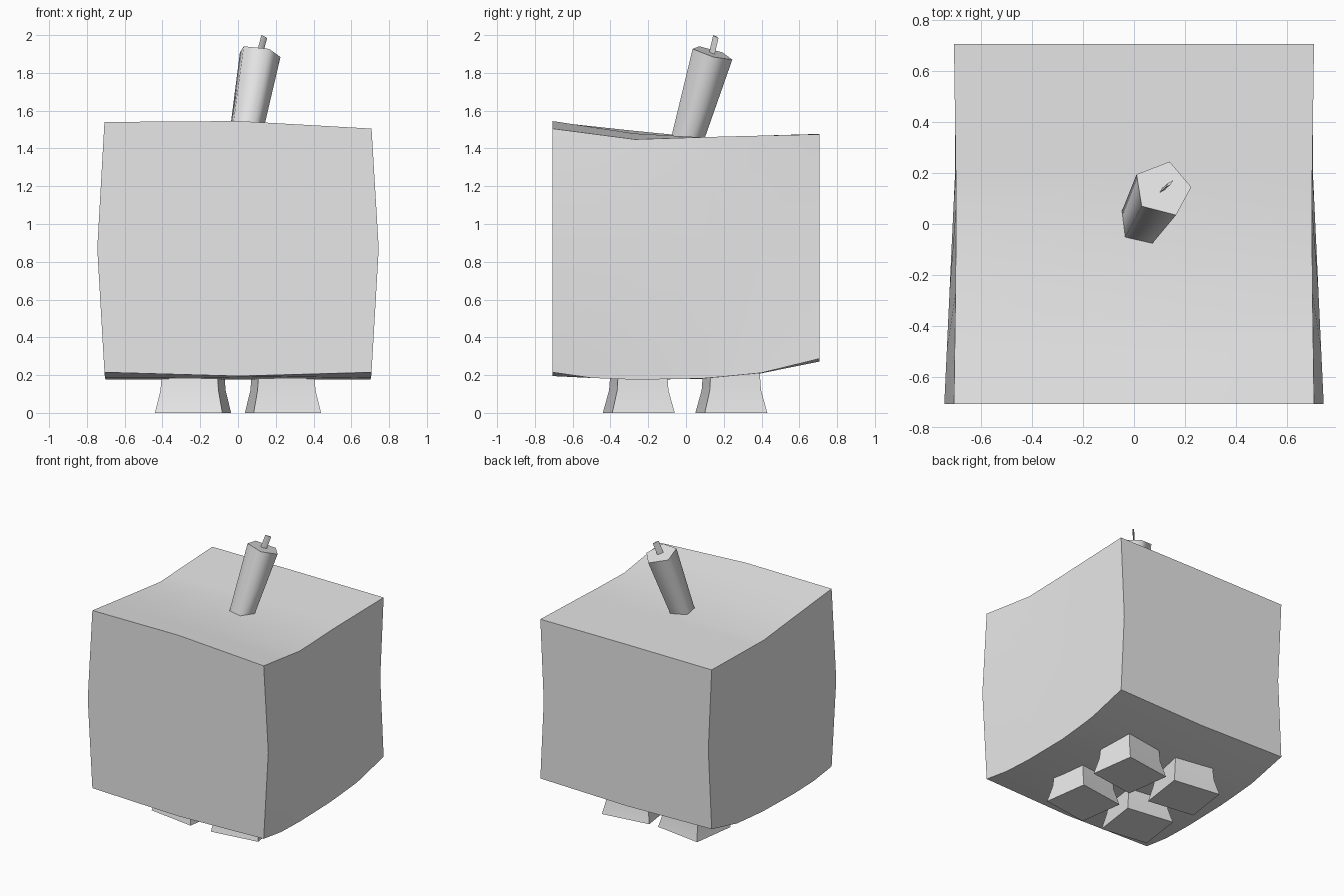
import bpy
import bmesh
import math
from mathutils import Vector, Matrix

cube = bpy.data.objects.get("Cube")
if cube:
    bpy.data.objects.remove(cube, do_unlink=True)

grey = bpy.data.materials.new("plain_grey")
grey.use_nodes = True
colour = (0.8, 0.8, 0.8, 1)
grey.diffuse_color = colour
grey.node_tree.nodes["Principled BSDF"].inputs["Base Color"].default_value = colour


def finish(name, bm, angle):
    bmesh.ops.recalc_face_normals(bm, faces=bm.faces)
    mesh = bpy.data.meshes.new(name)
    bm.to_mesh(mesh)
    bm.free()
    mesh.materials.append(grey)
    ob = bpy.data.objects.new(name, mesh)
    bpy.context.collection.objects.link(ob)
    bpy.ops.object.select_all(action='DESELECT')
    ob.select_set(True)
    bpy.context.view_layer.objects.active = ob
    bpy.ops.object.shade_smooth_by_angle(angle=math.radians(angle))
    return ob


def loft(name, rings, angle):
    """Skin a list of point rings and cap both ends."""
    bm = bmesh.new()
    loops = [[bm.verts.new(p) for p in ring] for ring in rings]
    n = len(loops[0])
    for a, b in zip(loops, loops[1:]):
        for i in range(n):
            j = (i + 1) % n
            bm.faces.new((a[i], a[j], b[j], b[i]))
    bm.faces.new(loops[0])
    bm.faces.new(loops[-1])
    return finish(name, bm, angle)


def lerp(points, t):
    for (a, va), (b, vb) in zip(points, points[1:]):
        if t <= b:
            return va + (vb - va) * (t - a) / (b - a)
    return points[-1][1]


# Body: a block whose top and bottom follow a profile along each column
H = 0.707
TOP = {-1: [(-H, 1.54), (0.08, 1.455), (H, 1.475)],
       0: [(-H, 1.545), (-0.1, 1.453), (H, 1.477)],
       1: [(-H, 1.505), (-0.27, 1.448), (0.2, 1.463), (H, 1.475)]}
BASE_SIDE = [(-H, 0.215), (-0.5, 0.185), (-0.27, 0.176), (0.1, 0.182), (0.4, 0.212), (H, 0.287)]
BASE_MID = [(-H, 0.195), (-0.27, 0.178), (0.1, 0.18), (0.4, 0.21), (H, 0.272)]
ROWS = [-H, -0.5, -0.27, 0.08, 0.2, 0.4, H]

bm = bmesh.new()
grid = {}
for iy, y in enumerate(ROWS):
    for ix in (-1, 0, 1):
        low = lerp(BASE_MID if ix == 0 else BASE_SIDE, y)
        high = lerp(TOP[ix], y)
        edge = H - 0.01 * (1 - abs(y) / H)
        belly = 0.712 - 0.033 * y / H
        for iz, (x, z) in enumerate(((edge, low), (belly, 0.87), (edge, high))):
            grid[ix, iy, iz] = bm.verts.new((ix * x, y, z))


def quad(*keys):
    bm.faces.new([grid[k] for k in keys])


last = len(ROWS) - 1
for iy in range(last):
    for iz in (0, 1):
        for ix in (-1, 1):
            quad((ix, iy, iz), (ix, iy + 1, iz), (ix, iy + 1, iz + 1), (ix, iy, iz + 1))
    for ix in (-1, 0):
        for iz in (0, 2):
            quad((ix, iy, iz), (ix + 1, iy, iz), (ix + 1, iy + 1, iz), (ix, iy + 1, iz))
for iy in (0, last):
    for ix in (-1, 0):
        for iz in (0, 1):
            quad((ix, iy, iz), (ix + 1, iy, iz), (ix + 1, iy, iz + 1), (ix, iy, iz + 1))
finish("body", bm, 35)

# Stem: a leaning, five-sided column that widens upward
foot = Vector((0.03, 0.0, 1.43))
tip = Vector((0.115, 0.14, 1.905))
axis = tip - foot
outline = [(0.01, 0.195), (0.03, 0.07), (0.165, 0.035), (0.225, 0.145), (0.14, 0.245)]
offsets = []
for x, y in outline:
    dx, dy = x - tip.x, y - tip.y
    offsets.append(Vector((dx, dy, -(dx * axis.x + dy * axis.y) / axis.z)))
loft("stem", [[c + o * s for o in offsets] for c, s in ((foot, 0.77), (tip, 1))], 82)

# Wick: a thin blade on the stem tip
along = Vector((0.015, 0.014, -0.008))
across = Vector((0.004, -0.004, 0))
ring = [along, across, -along, -across]
loft("wick", [[c + o for o in ring] for c in
              (Vector((0.112, 0.134, 1.89)), Vector((0.139, 0.158, 1.992)))], 30)

# Feet: flared blocks, turned slightly and mirrored left to right
for side, s in (("left", 1), ("right", -1)):
    for place, y in (("front", -0.25), ("back", 0.24)):
        turn = Matrix.Rotation(math.radians(8 * s), 3, 'Z')
        centre = Vector((0.238 * s, y, 0))
        rings = []
        for z, sx, sy in ((0, 1, 1), (0.12, 0.86, 0.82), (0.25, 0.81, 0.77)):
            w, d = 0.18 * sx, 0.167 * sy
            corners = ((-w, -d), (w, -d), (w, d), (-w, d))
            rings.append([centre + turn @ Vector((a, b, z)) for a, b in corners])
        loft(f"{place}_{side}_foot", rings, 30)
